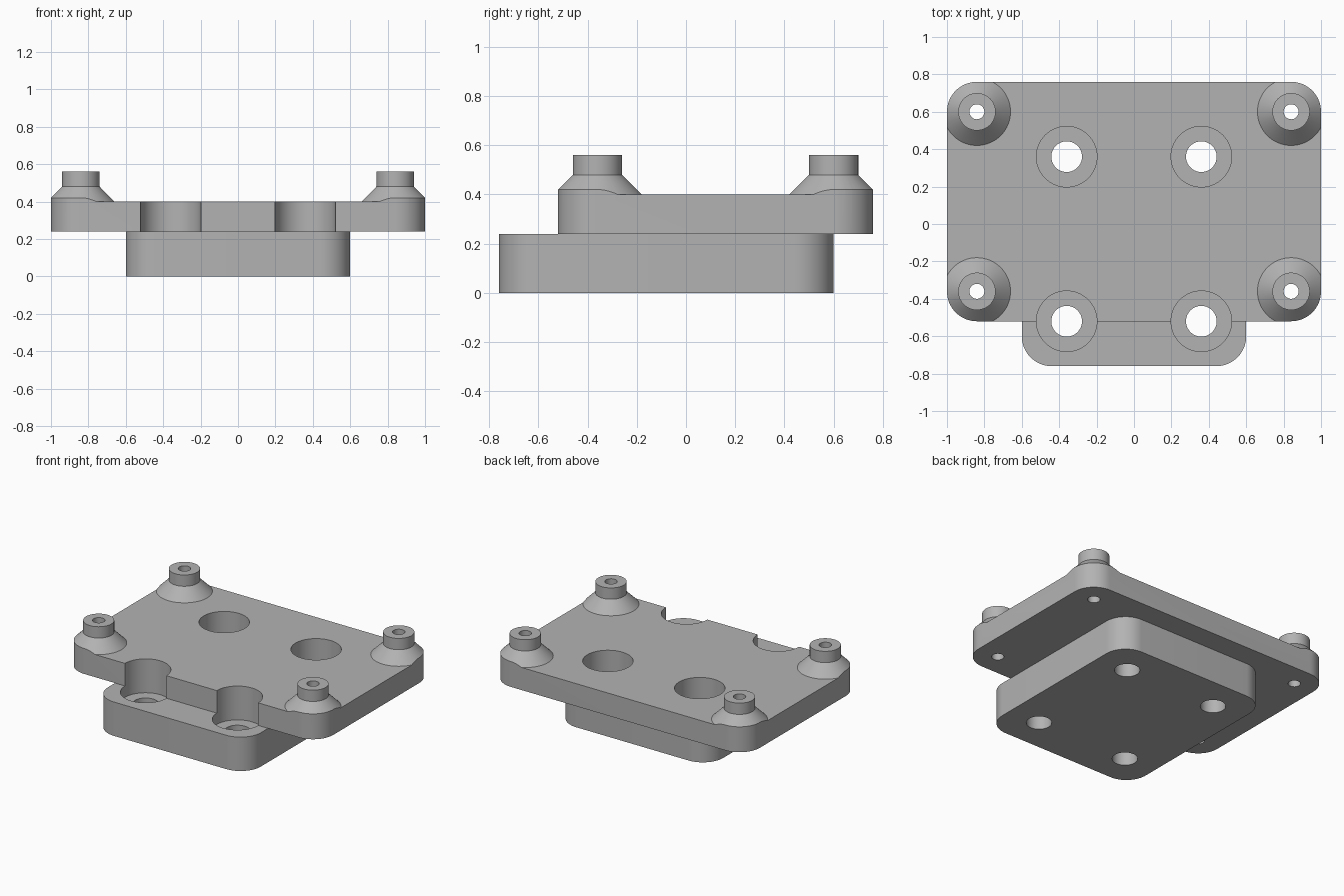
import bpy, bmesh
from math import cos, sin, pi, radians

if "Cube" in bpy.data.objects:
    bpy.data.objects.remove(bpy.data.objects["Cube"], do_unlink=True)

# One grey for the whole part
grey = bpy.data.materials.new("grey")
grey.use_nodes = True
COLOUR = (0.45, 0.45, 0.45, 1)
grey.diffuse_color = COLOUR
grey.node_tree.nodes["Principled BSDF"].inputs["Base Color"].default_value = COLOUR

SEAM, TOP = 0.24, 0.40
BOSSES = [(x, y) for x in (-0.84, 0.84) for y in (-0.36, 0.60)]
BOLTS = [(x, y) for x in (-0.36, 0.36) for y in (-0.52, 0.36)]


def make_object(name, bm):
    bmesh.ops.recalc_face_normals(bm, faces=bm.faces)
    mesh = bpy.data.meshes.new(name)
    bm.to_mesh(mesh)
    bm.free()
    mesh.materials.append(grey)
    obj = bpy.data.objects.new(name, mesh)
    bpy.context.collection.objects.link(obj)
    return obj


def rounded_block(name, x0, x1, y0, y1, z0, z1, r=0.16, steps=16):
    """Block with rounded vertical edges."""
    bm = bmesh.new()
    centres = [(x1 - r, y1 - r), (x0 + r, y1 - r), (x0 + r, y0 + r), (x1 - r, y0 + r)]
    ring = []
    for q, (cx, cy) in enumerate(centres):
        for i in range(steps + 1):
            a = (q + i / steps) * pi / 2
            ring.append(bm.verts.new((cx + r * cos(a), cy + r * sin(a), z0)))
    face = bm.faces.new(ring)
    top = bmesh.ops.extrude_face_region(bm, geom=[face])["geom"]
    moved = [v for v in top if isinstance(v, bmesh.types.BMVert)]
    bmesh.ops.translate(bm, verts=moved, vec=(0, 0, z1 - z0))
    return make_object(name, bm)


def turned(name, places, profile, n=64):
    """Closed solids of revolution, one at each place; profile is (radius, z)."""
    bm = bmesh.new()
    for cx, cy in places:
        rings = [[bm.verts.new((cx + r * cos(2 * pi * i / n), cy + r * sin(2 * pi * i / n), z))
                  for i in range(n)] for r, z in profile]
        for low, high in zip(rings, rings[1:]):
            for i in range(n):
                j = (i + 1) % n
                bm.faces.new((low[i], low[j], high[j], high[i]))
        bm.faces.new(rings[0][::-1])
        bm.faces.new(rings[-1])
    return make_object(name, bm)


def boolean(obj, other, operation):
    mod = obj.modifiers.new(operation.lower(), 'BOOLEAN')
    mod.operation, mod.object, mod.solver = operation, other, 'EXACT'
    bpy.context.view_layer.objects.active = obj
    bpy.ops.object.modifier_apply(modifier=mod.name)
    bpy.data.objects.remove(other, do_unlink=True)


# Upper plate: rounded outline trimmed by a slab carrying four conical bosses
plate = rounded_block("mounting_plate", -1, 1, -0.52, 0.76, SEAM, 0.7)
slab = rounded_block("slab", -1.5, 1.5, -1.5, 1.5, 0, TOP)
bosses = turned("bosses", BOSSES, [(0.26, 0.32), (0.10, 0.48), (0.10, 0.56)])
boolean(slab, bosses, 'UNION')
boolean(plate, slab, 'INTERSECT')
boolean(plate, turned("screw_holes", BOSSES, [(0.04, 0.1), (0.04, 0.8)]), 'DIFFERENCE')

# Lower block, set forward of the plate
base = rounded_block("base_block", -0.6, 0.6, -0.76, 0.6, 0, SEAM)

# Stepped bolt holes run through both parts
for part in (plate, base):
    bores = turned("bolt_bores", BOLTS, [(0.082, -0.1), (0.082, 0.16), (0.162, 0.16), (0.162, 0.6)])
    boolean(part, bores, 'DIFFERENCE')

# Smooth curved walls, crisp edges
for part in (plate, base):
    bpy.ops.object.select_all(action='DESELECT')
    part.select_set(True)
    bpy.context.view_layer.objects.active = part
    bpy.ops.object.shade_smooth_by_angle(angle=radians(30))
